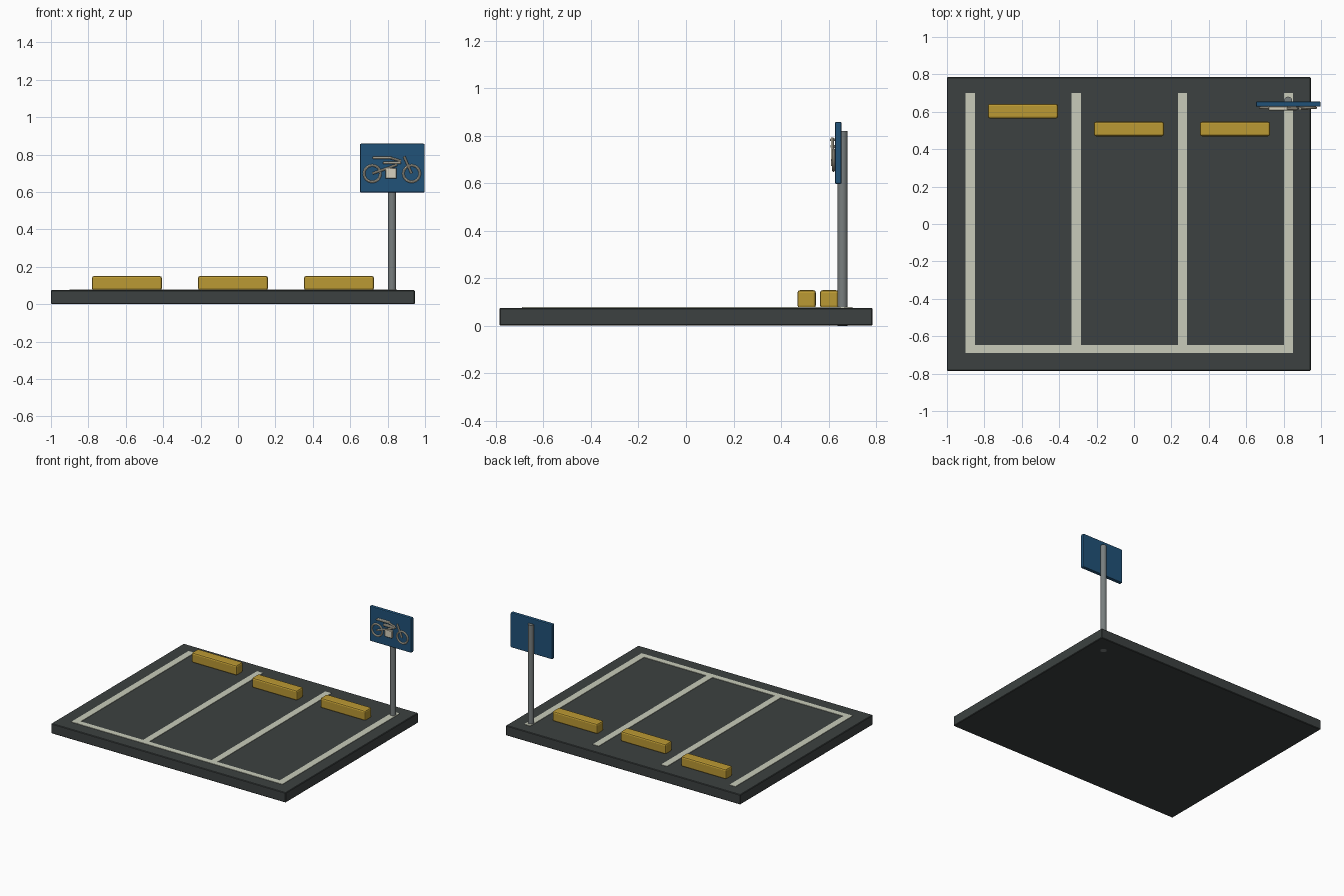
import bpy, math
from mathutils import Vector

if "Cube" in bpy.data.objects:
    bpy.data.objects.remove(bpy.data.objects["Cube"])


def mat(name, rgb):
    m = bpy.data.materials.new(name)
    m.diffuse_color = (*rgb, 1)
    m.use_nodes = True
    m.node_tree.nodes["Principled BSDF"].inputs["Base Color"].default_value = m.diffuse_color
    return m


asphalt = mat("asphalt", (0.045, 0.053, 0.052))
paint = mat("line_paint", (0.58, 0.60, 0.49))
yellow = mat("kerb_yellow", (0.50, 0.32, 0.033))
steel = mat("post_steel", (0.19, 0.21, 0.21))
blue = mat("sign_blue", (0.015, 0.085, 0.19))
cream = mat("symbol_cream", (0.68, 0.64, 0.52))


def box(name, lo, hi, m, bevel=0, segments=1):
    c = [(a + b) / 2 for a, b in zip(lo, hi)]
    bpy.ops.mesh.primitive_cube_add(size=1, location=c)
    o = bpy.context.object
    o.name = name
    o.scale = [b - a for a, b in zip(lo, hi)]
    bpy.ops.object.transform_apply(location=False, rotation=False, scale=True)
    if bevel:
        b = o.modifiers.new("bevel", "BEVEL")
        b.width, b.segments = bevel, segments
    o.data.materials.append(m)
    return o


def rod(name, a, b, r, m, sides=8):
    a, b = Vector(a), Vector(b)
    d = b - a
    bpy.ops.mesh.primitive_cylinder_add(vertices=sides, radius=r, depth=d.length, location=(a + b) / 2)
    o = bpy.context.object
    o.name = name
    o.rotation_euler = d.to_track_quat("Z", "Y").to_euler()
    o.data.materials.append(m)
    bpy.ops.object.shade_smooth_by_angle()
    return o


# Parking slab and painted bays
box("slab", (-1, -0.785, 0.0005), (0.945, 0.785, 0.075), asphalt, 0.004)
for i in range(4):
    x = -0.9 + i * 0.567
    box(f"bay_line_{i + 1}", (x, -0.69, 0.074), (x + 0.05, 0.70, 0.0785), paint)
box("front_line", (-0.9, -0.69, 0.074), (0.85, -0.648, 0.0783), paint)

# Wheel stops, the first one pushed back
for i, y in enumerate((0.603, 0.508, 0.508)):
    x = -0.594 + i * 0.567
    box(f"wheel_stop_{i + 1}", (x - 0.187, y - 0.039, 0.075), (x + 0.187, y + 0.039, 0.15), yellow, 0.011, 2)

# Sign on its post
rod("sign_post", (0.824, 0.659, 0), (0.824, 0.659, 0.82), 0.022, steel, 16)
box("sign_panel", (0.652, 0.627, 0.597), (0.998, 0.655, 0.858), blue, 0.006, 2)

# Motorbike symbol
for name, x in (("rear", 0.718), ("front", 0.928)):
    bpy.ops.mesh.primitive_torus_add(major_radius=0.044, minor_radius=0.0065, major_segments=24,
                                     minor_segments=8, location=(x, 0.621, 0.698),
                                     rotation=(math.pi / 2, 0, 0))
    o = bpy.context.object
    o.name = f"symbol_{name}_wheel"
    o.data.materials.append(cream)
    bpy.ops.object.shade_smooth_by_angle()

box("symbol_engine", (0.788, 0.610, 0.672), (0.848, 0.628, 0.728), cream, 0.003)
box("symbol_seat", (0.72, 0.606, 0.777), (0.822, 0.628, 0.789), cream, 0.003)
box("symbol_tank", (0.775, 0.608, 0.748), (0.872, 0.628, 0.762), cream, 0.003)
bars = {
    "swing_arm": ((0.718, 0.698), (0.85, 0.745)),
    "fork": ((0.928, 0.698), (0.888, 0.79)),
    "top_rail": ((0.81, 0.783), (0.872, 0.765)),
}
for name, ((x0, z0), (x1, z1)) in bars.items():
    rod(f"symbol_{name}", (x0, 0.616, z0), (x1, 0.616, z1), 0.0065, cream)
